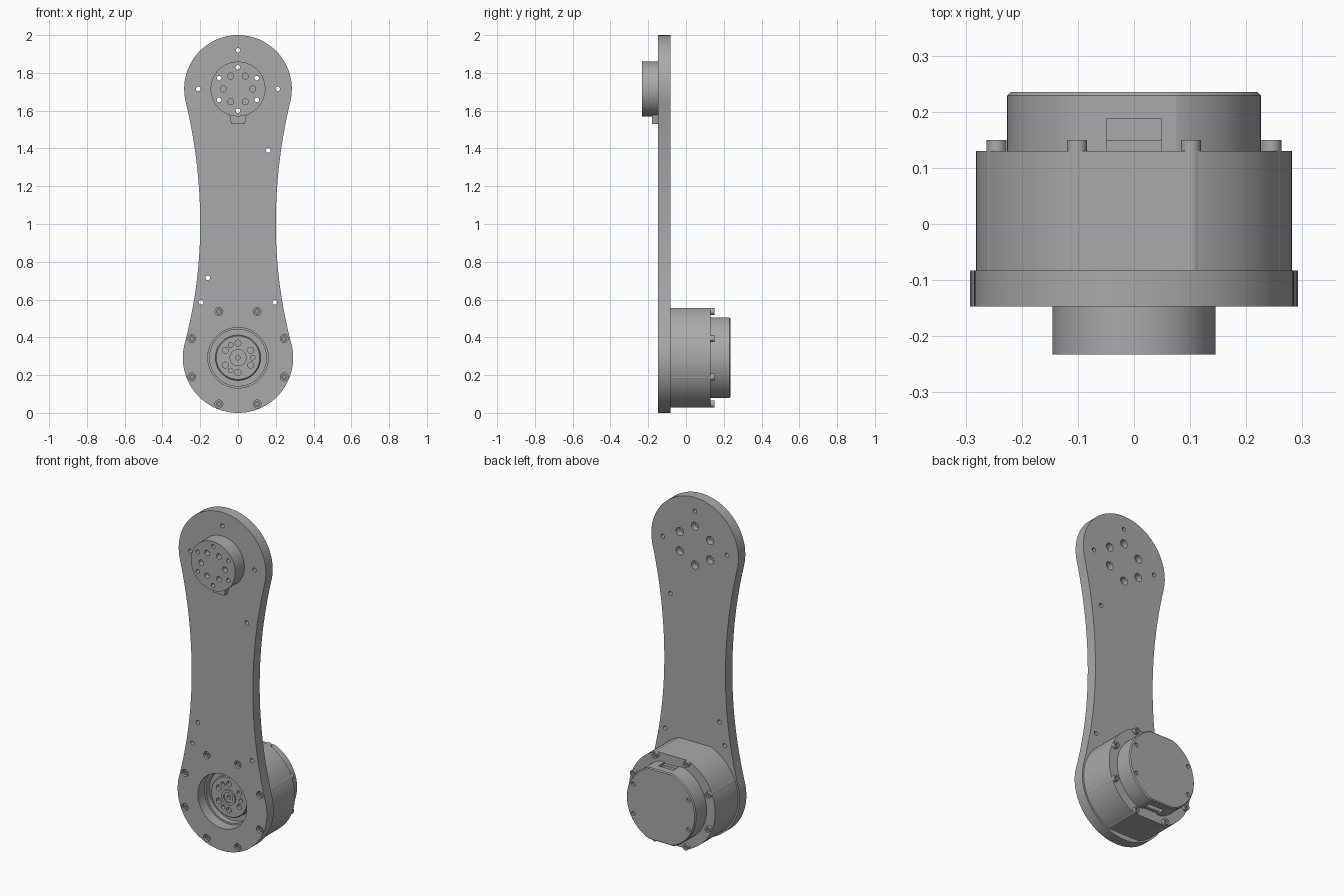
import bpy, bmesh
from math import sin, cos, pi, atan2, radians

cube = bpy.data.objects.get("Cube")
if cube:
    bpy.data.objects.remove(cube, do_unlink=True)

# One flat metal colour
metal = bpy.data.materials.new("grey_metal")
metal.use_nodes = True
GREY = (0.4, 0.4, 0.4, 1)
metal.diffuse_color = GREY
metal.node_tree.nodes["Principled BSDF"].inputs["Base Color"].default_value = GREY

FRONT, BACK = -0.147, -0.083      # plate faces
LOW, HIGH = 0.292, 1.715          # heights of the two joint axes
LOW_R, HIGH_R = 0.292, 0.285


def skin(bm, rings):
    """Join matching rings of points into a closed solid."""
    rows = [[bm.verts.new(p) for p in ring] for ring in rings]
    n = len(rows[0])
    for a, b in zip(rows, rows[1:]):
        for i in range(n):
            j = (i + 1) % n
            bm.faces.new((a[i], a[j], b[j], b[i]))
    bm.faces.new(rows[0])
    bm.faces.new(rows[-1][::-1])


def lathe(bm, profile, x, z, segs=32):
    """Turn a (radius, y) profile about an axis along y."""
    turn = [2 * pi * i / segs for i in range(segs)]
    skin(bm, [[(x + r * cos(t), y, z + r * sin(t)) for t in turn] for r, y in profile])


def prism(bm, outline, levels, z=0):
    """Extrude an (x, z) outline through (y, scale) levels."""
    skin(bm, [[(px * s, y, z + pz * s) for px, pz in outline] for y, s in levels])


def box(bm, x, y0, y1, z0, z1):
    prism(bm, [(-x, z0), (x, z0), (x, z1), (-x, z1)], [(y0, 1), (y1, 1)])


def around(radius, z, count, start):
    """Points on a bolt circle."""
    angles = [radians(start) + 2 * pi * i / count for i in range(count)]
    return [(radius * cos(a), z + radius * sin(a)) for a in angles]


def finish(name, bm):
    bmesh.ops.recalc_face_normals(bm, faces=bm.faces)
    mesh = bpy.data.meshes.new(name)
    bm.to_mesh(mesh)
    bm.free()
    mesh.materials.append(metal)
    obj = bpy.data.objects.new(name, mesh)
    bpy.context.collection.objects.link(obj)
    return obj


def cut(obj, bm):
    """Subtract the solids in bm from obj."""
    tool = finish("cutter", bm)
    tool.hide_render = True
    mod = obj.modifiers.new("holes", 'BOOLEAN')
    mod.operation, mod.solver, mod.object = 'DIFFERENCE', 'EXACT', tool
    bpy.context.view_layer.update()
    result = bpy.data.meshes.new_from_object(
        obj.evaluated_get(bpy.context.evaluated_depsgraph_get()))
    obj.modifiers.clear()
    obj.data = result
    bpy.data.objects.remove(tool, do_unlink=True)


def flat_circle(r, flat, segs=128):
    """Circle with flats at top and bottom."""
    pts = [(r * cos(2 * pi * i / segs), r * sin(2 * pi * i / segs)) for i in range(segs)]
    return [(x, max(-flat, min(flat, z))) for x, z in pts]


# Arm plate: two round ends joined by concave flanks
def half_side(centre, r, mid=1.0, waist=0.2, steps=24):
    s = 1 if centre > mid else -1
    d = abs(centre - mid)
    big = (d * d + waist * waist - r * r) / (2 * (r - waist))
    end = atan2(d, waist + big)
    pts = []
    for i in range(steps + 1):
        t = end * i / steps
        pts.append((waist + big - big * cos(t), mid + s * big * sin(t)))
    for i in range(1, steps + 1):
        t = -end + (pi / 2 + end) * i / steps
        pts.append((r * cos(t), centre + s * r * sin(t)))
    return pts


right = half_side(LOW, LOW_R)[::-1] + half_side(HIGH, HIGH_R)[1:]
outline = right + [(-x, z) for x, z in right[-2:0:-1]]
bm = bmesh.new()
prism(bm, outline, [(FRONT, 1), (BACK, 1)])
plate = finish("arm_plate", bm)

hub_bolts = around(0.115, HIGH, 6, 30)
plate_screws = around(0.265, LOW, 8, 22.5)
pin_holes = [(0.16, 1.39), (-0.16, 0.715), (-0.195, 0.585), (0.195, 0.585),
             (0, 1.92), (0.21, HIGH), (-0.21, HIGH)]
bm = bmesh.new()
lathe(bm, [(0.16, -0.2), (0.16, 0)], 0, LOW, 96)
for x, z in pin_holes:
    lathe(bm, [(0.012, -0.2), (0.012, 0)], x, z)
for x, z in hub_bolts:
    lathe(bm, [(0.012, -0.2), (0.012, -0.12), (0.024, -0.12), (0.024, 0)], x, z)
for x, z in plate_screws:
    lathe(bm, [(0.021, -0.2), (0.021, -0.115)], x, z)
cut(plate, bm)

# Socket screws sunk in the plate around the bore
bm = bmesh.new()
for x, z in plate_screws:
    lathe(bm, [(0.008, -0.128), (0.008, -0.138), (0.016, -0.138), (0.016, -0.114)], x, z)
finish("plate_screws", bm)

# Upper hub with its bolt holes and key tab
bm = bmesh.new()
lathe(bm, [(0.145, -0.233), (0.145, FRONT)], 0, HIGH, 96)
hub = finish("upper_hub", bm)
bm = bmesh.new()
for x, z in hub_bolts:
    lathe(bm, [(0.012, -0.3), (0.012, -0.1)], x, z)
for x, z in around(0.078, HIGH, 6, 0):
    lathe(bm, [(0.016, -0.3), (0.016, -0.2)], x, z)
cut(hub, bm)
bm = bmesh.new()
prism(bm, [(-0.036, 1.53), (0.036, 1.53), (0.046, 1.58), (-0.046, 1.58)],
      [(-0.18, 1), (FRONT, 1)])
finish("key_tab", bm)

# Motor body with flats, opened at the front for the rotor
bm = bmesh.new()
prism(bm, flat_circle(0.282, 0.262), [(BACK, 1), (0.13, 1)], LOW)
body = finish("motor_body", bm)
bm = bmesh.new()
lathe(bm, [(0.15, -0.2), (0.15, -0.05)], 0, LOW, 96)
cut(body, bm)

# Bolt ribs along the body, each with a socket at the rear
bm = bmesh.new()
for x, z in plate_screws:
    lathe(bm, [(0.018, BACK), (0.018, 0.15), (0.009, 0.15), (0.009, 0.138)], x, z)
finish("bolt_ribs", bm)

# Rear cap with connector pockets and four screw holes
bm = bmesh.new()
prism(bm, flat_circle(0.226, 0.212), [(0.12, 1), (0.229, 1), (0.235, 0.975)], LOW)
cap = finish("rear_cap", bm)
bm = bmesh.new()
for s in (1, -1):
    z0, z1 = sorted((LOW + s * 0.18, LOW + s * 0.25))
    box(bm, 0.049, 0.13, 0.188, z0, z1)
    for t in (1, -1):
        lathe(bm, [(0.012, 0.222), (0.012, 0.3)], s * 0.18, LOW + t * 0.087)
cut(cap, bm)
bm = bmesh.new()
for s in (1, -1):
    z0, z1 = sorted((LOW + s * 0.17, LOW + s * 0.205))
    box(bm, 0.049, 0.125, 0.15, z0, z1)
finish("connectors", bm)

# Rotor face seen through the bore
bm = bmesh.new()
lathe(bm, [(0.012, -0.07), (0.012, -0.086), (0.03, -0.086), (0.03, -0.092),
           (0.045, -0.092), (0.045, -0.084), (0.115, -0.084), (0.12, -0.079),
           (0.12, -0.045)], 0, LOW, 64)
rotor = finish("rotor", bm)
bm = bmesh.new()
for x, z in around(0.078, LOW, 6, 30):
    lathe(bm, [(0.016, -0.2), (0.016, -0.065)], x, z)
for x, z in around(0.078, LOW, 3, 0):
    lathe(bm, [(0.012, -0.2), (0.012, -0.065)], x, z)
cut(rotor, bm)

# Smooth round walls, keep machined edges sharp
for obj in bpy.context.scene.objects:
    obj.select_set(obj.type == 'MESH')
bpy.context.view_layer.objects.active = plate
bpy.ops.object.shade_smooth_by_angle(angle=radians(16))
